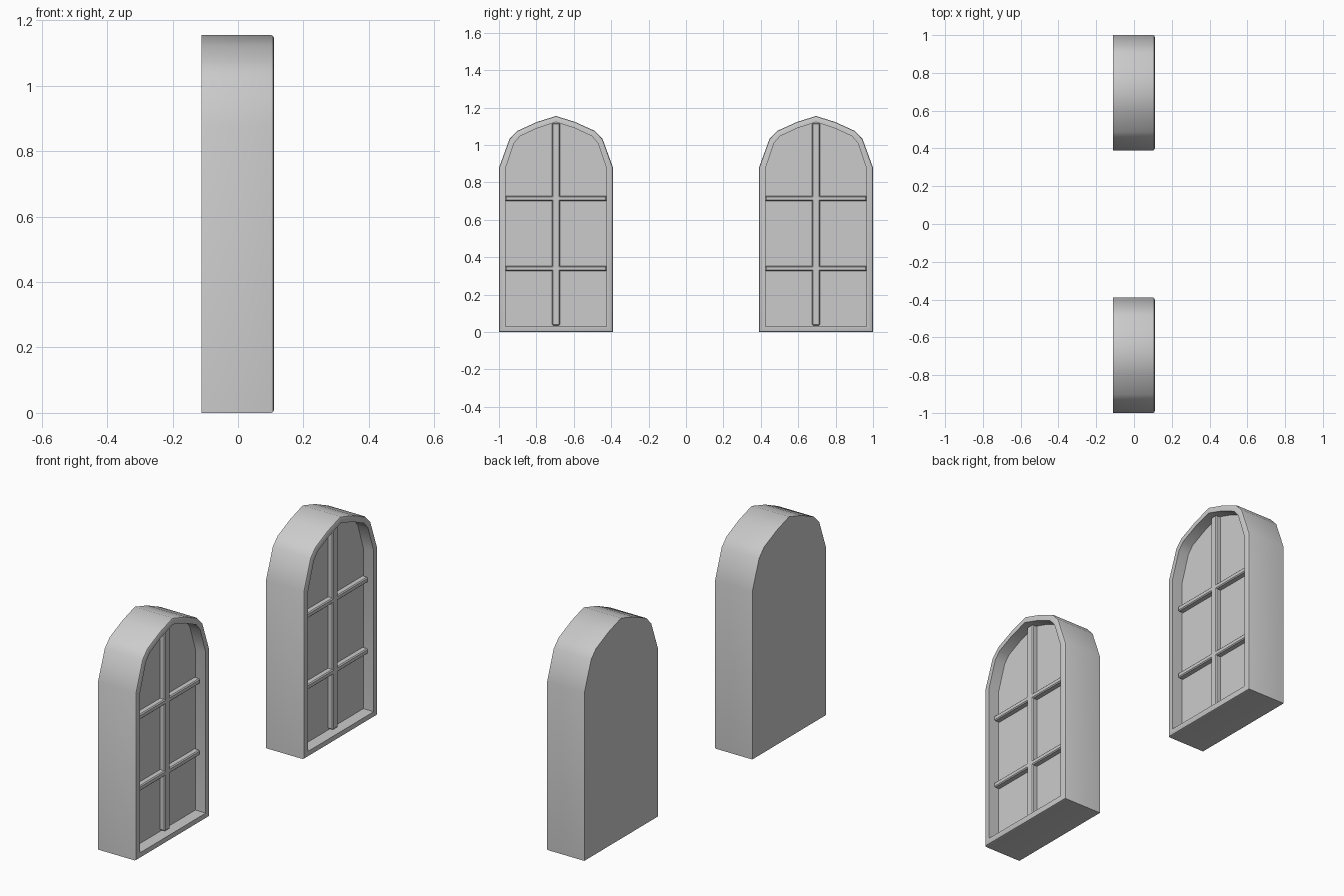
import bpy, bmesh, math

if "Cube" in bpy.data.objects:
    bpy.data.objects.remove(bpy.data.objects["Cube"])

# Right half of the arch profiles (offset from window centre, height), bottom to apex
OUTER = [(.305, 0), (.305, .878), (.249, 1.032), (.208, 1.075), (.102, 1.123), (0, 1.155)]
INNER = [(.271, .03), (.271, .872), (.224, 1.01), (.192, 1.047), (.099, 1.09), (0, 1.122)]
BACK, FRONT, PANE = -.111, .11, .05


def full(half):
    return half + [(-y, z) for y, z in reversed(half[:-1])]


def blend(a, b, t):
    return [(p[0] + (q[0] - p[0]) * t, p[1] + (q[1] - p[1]) * t) for p, q in zip(a, b)]


def smooth(ob):
    bpy.ops.object.select_all(action='DESELECT')
    ob.select_set(True)
    bpy.context.view_layer.objects.active = ob
    bpy.ops.object.shade_smooth_by_angle(angle=math.radians(40))


def frame(name, cy):
    # Loft: back, side, rounded front lip, recess wall, then pane
    bm = bmesh.new()
    outer, inner = full(OUTER), full(INNER)
    sections = [(BACK, outer), (FRONT - .009, outer), (FRONT - .003, blend(outer, inner, .08)),
                (FRONT, blend(outer, inner, .28)), (FRONT, inner), (PANE, inner)]
    rings = [[bm.verts.new((x, cy + y, z)) for y, z in prof] for x, prof in sections]
    n = len(outer)
    for a, b in zip(rings, rings[1:]):
        for i in range(n):
            j = (i + 1) % n
            bm.faces.new((a[i], a[j], b[j], b[i]))
    bm.faces.new(rings[0][::-1])
    bm.faces.new(rings[-1])
    bmesh.ops.recalc_face_normals(bm, faces=bm.faces)
    me = bpy.data.meshes.new(name)
    bm.to_mesh(me)
    bm.free()
    ob = bpy.data.objects.new(name, me)
    bpy.context.collection.objects.link(ob)
    smooth(ob)


def bar(name, y, z, sy, sz):
    depth = .035
    bpy.ops.mesh.primitive_cube_add(size=1, location=(PANE + depth / 2 - .006, y, z))
    ob = bpy.context.object
    ob.name = name
    ob.scale = (depth, sy, sz)
    bpy.ops.object.transform_apply(location=False, rotation=False, scale=True)
    mod = ob.modifiers.new("soft_edges", 'BEVEL')
    mod.width, mod.segments = .005, 1


# Two identical arched windows
for side, cy in (("left", -.695), ("right", .695)):
    frame(f"window_frame_{side}", cy)
    bar(f"vertical_bar_{side}", cy, .576, .042, 1.08)
    for k, z in enumerate((.34, .714)):
        bar(f"cross_bar_{side}_{k + 1}", cy, z, .54, .027)
